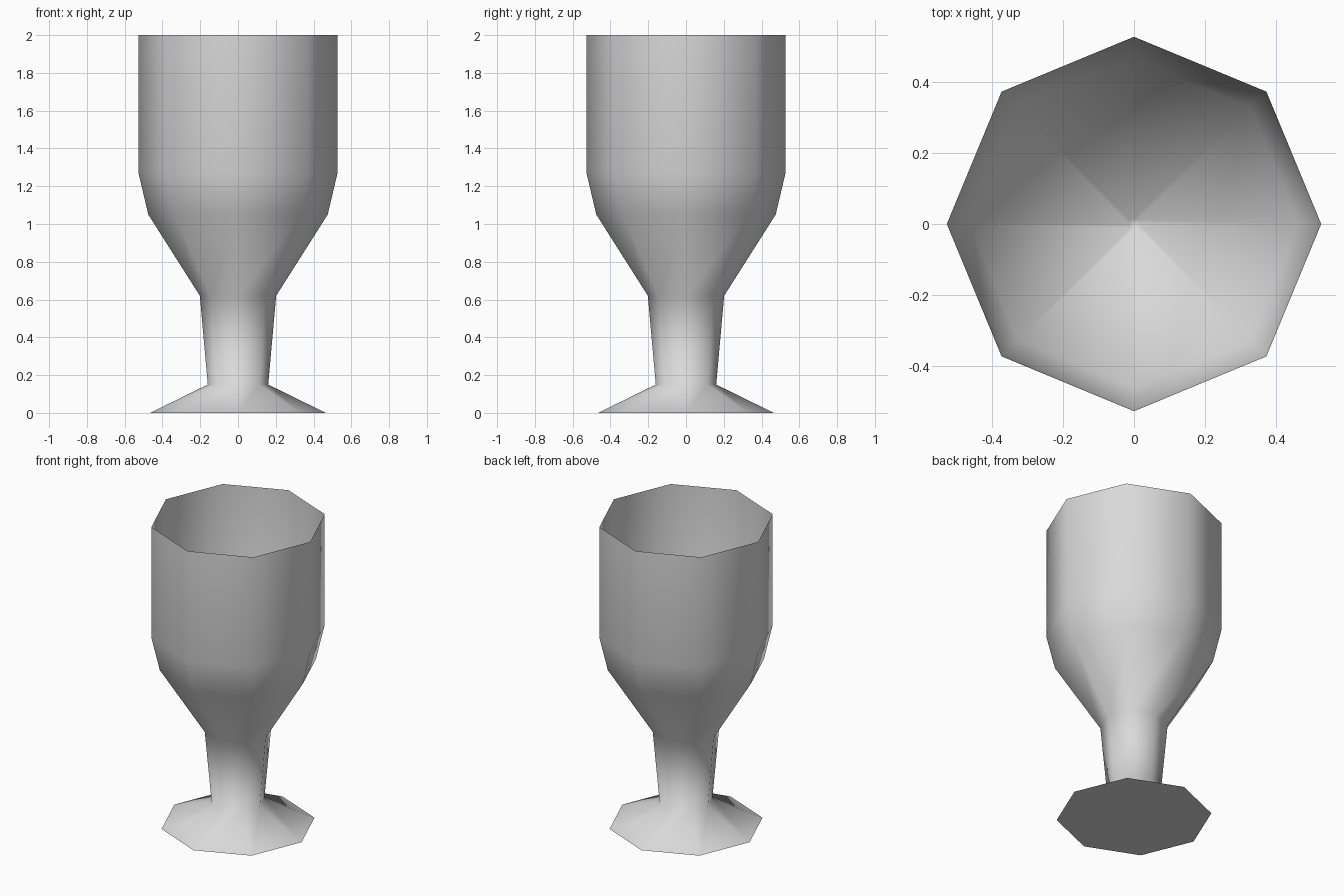
import bpy
import bmesh
from math import cos, sin, tau, radians

SIDES = 8

# Remove the default cube
cube = bpy.data.objects.get("Cube")
if cube:
    bpy.data.objects.remove(cube, do_unlink=True)

# Single plain grey
grey = bpy.data.materials.new("plain_grey")
colour = (0.7, 0.7, 0.7, 1.0)
grey.use_nodes = True
grey.diffuse_color = colour
bsdf = next(n for n in grey.node_tree.nodes if n.type == "BSDF_PRINCIPLED")
bsdf.inputs["Base Color"].default_value = colour


def lathe(name, profile, material):
    """Turn a (radius, height) profile into a closed low-poly solid."""
    bm = bmesh.new()
    rings = []
    for radius, height in profile:
        rings.append([bm.verts.new((radius * cos(tau * i / SIDES),
                                    radius * sin(tau * i / SIDES), height))
                      for i in range(SIDES)])
    for low, high in zip(rings, rings[1:]):
        for i in range(SIDES):
            j = (i + 1) % SIDES
            bm.faces.new((low[i], low[j], high[j], high[i]))
    bm.faces.new(rings[0][::-1])
    bm.faces.new(rings[-1])
    bmesh.ops.recalc_face_normals(bm, faces=bm.faces[:])
    mesh = bpy.data.meshes.new(name)
    bm.to_mesh(mesh)
    bm.free()
    mesh.materials.append(material)
    obj = bpy.data.objects.new(name, mesh)
    bpy.context.collection.objects.link(obj)
    return obj


# Outside: foot, stem, bowl and rim
outside = [(0.465, 0), (0.16, 0.15), (0.202, 0.62),
           (0.475, 1.05), (0.527, 1.27), (0.527, 2)]
# Inside: knife-edge rim, thin wall and conical bowl floor
inside = [(0.52, 1.28), (0.462, 1.06), (0.016, 0.65)]
goblet = lathe("goblet", outside + inside, grey)

# Smooth body with a crisp rim and foot edge
bpy.ops.object.select_all(action="DESELECT")
goblet.select_set(True)
bpy.context.view_layer.objects.active = goblet
bpy.ops.object.shade_smooth_by_angle(angle=radians(80))
